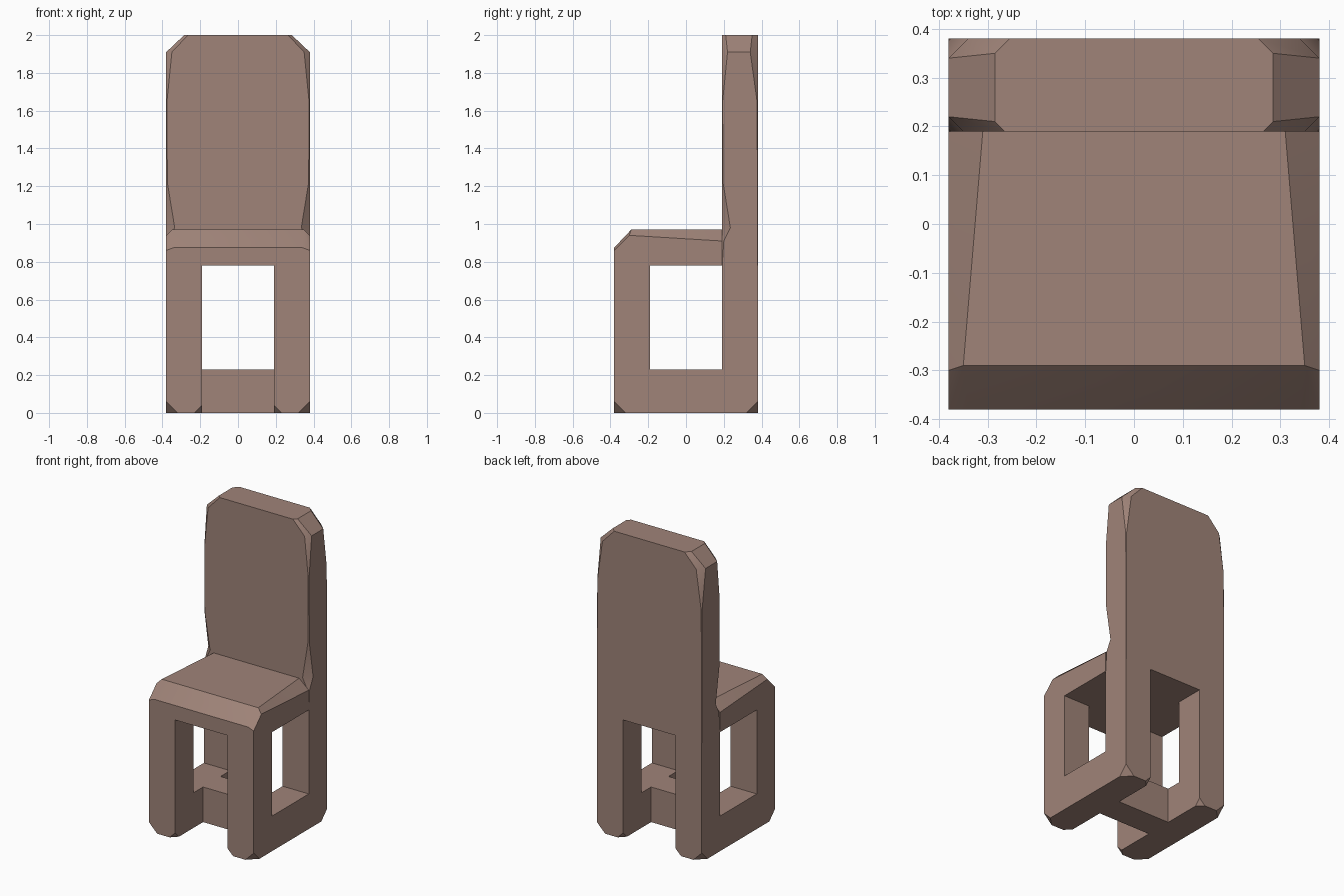
import bpy, bmesh, math

if "Cube" in bpy.data.objects:
    bpy.data.objects.remove(bpy.data.objects["Cube"])

mat = bpy.data.materials.new("brown_wood")
mat.diffuse_color = (0.35, 0.23, 0.19, 1)
mat.use_nodes = True
mat.node_tree.nodes["Principled BSDF"].inputs["Base Color"].default_value = mat.diffuse_color

W = 0.38   # half width and half depth
T = 0.19   # thickness of legs, seat and back


def finish(bm, name):
    bmesh.ops.recalc_face_normals(bm, faces=bm.faces)
    me = bpy.data.meshes.new(name)
    bm.to_mesh(me)
    bm.free()
    me.materials.append(mat)
    ob = bpy.data.objects.new(name, me)
    bpy.context.collection.objects.link(ob)
    bpy.ops.object.select_all(action='DESELECT')
    ob.select_set(True)
    bpy.context.view_layer.objects.active = ob
    bpy.ops.object.shade_smooth_by_angle(angle=math.radians(30))
    return ob


def hull(name, points):
    bm = bmesh.new()
    verts = [bm.verts.new(p) for p in points]
    res = bmesh.ops.convex_hull(bm, input=verts)
    loose = [v for v in bm.verts if not v.link_faces]
    bmesh.ops.delete(bm, geom=loose, context='VERTS')
    bmesh.ops.dissolve_limit(bm, angle_limit=0.01, verts=bm.verts, edges=bm.edges)
    return finish(bm, name)


def box(name, x0, x1, y0, y1, z0, z1):
    return hull(name, [(x, y, z) for x in (x0, x1) for y in (y0, y1) for z in (z0, z1)])


# legs: square posts with the outer and inner front bottom corners cut off
def leg(name, sx, sy):
    c = 0.06
    pts = [(x, y, 0.78) for x in (T, W) for y in (T, W)]
    pts += [(T, T, 0), (W, T, 0)]
    pts += [(W, W, c), (W - c, W, 0), (W, W - c, 0)]
    pts += [(T, W, 0.04), (T + 0.04, W, 0), (T, W - 0.04, 0)]
    hull(name, [(sx * x, sy * y, z) for x, y, z in pts])


for sx, side in ((-1, "left"), (1, "right")):
    leg(f"front_leg_{side}", sx, -1)
    leg(f"back_leg_{side}", sx, 1)
    # floor rail joining the legs on each side
    a, b = sorted((sx * T, sx * W))
    box(f"side_rail_{side}", a, b, -T, T, 0, 0.23)

# bar between the side rails
box("cross_bar", -T, T, -0.09, 0.09, 0, 0.23)

# seat: front edge bevelled, side bevels widening towards the back
seat = []
for s in (-1, 1):
    seat += [(s * x, y, z) for x, y, z in (
        (W, -W, 0.78), (W, T, 0.78), (W, -W, 0.86), (0.34, -W, 0.875),
        (W, -0.30, 0.94), (0.35, -0.29, 0.97), (W, T, 0.91), (0.31, T, 0.97))]
hull("seat", seat)

# backrest: stacked bevelled rectangles (z, half width, front bevel, back bevel)
sections = ((0.78, W, 0.002, 0.002), (0.91, W, 0.01, 0.002),
            (0.98, W, 0.045, 0.002), (1.22, W, 0.006, 0.002),
            (1.65, W, 0.004, 0.004), (1.91, W, 0.03, 0.04),
            (2.0, 0.285, 0.02, 0.03))
bm = bmesh.new()
rings = []
for z, w, f, b in sections:
    right = [(w - f, T), (w, T + f), (w, W - b), (w - b, W)]
    ring = right + [(-x, y) for x, y in reversed(right)]
    rings.append([bm.verts.new((x, y, z)) for x, y in ring])
for r0, r1 in zip(rings, rings[1:]):
    for i in range(8):
        j = (i + 1) % 8
        bm.faces.new((r0[i], r0[j], r1[j], r1[i]))
bm.faces.new(rings[0])
bm.faces.new(rings[-1])
finish(bm, "backrest")
